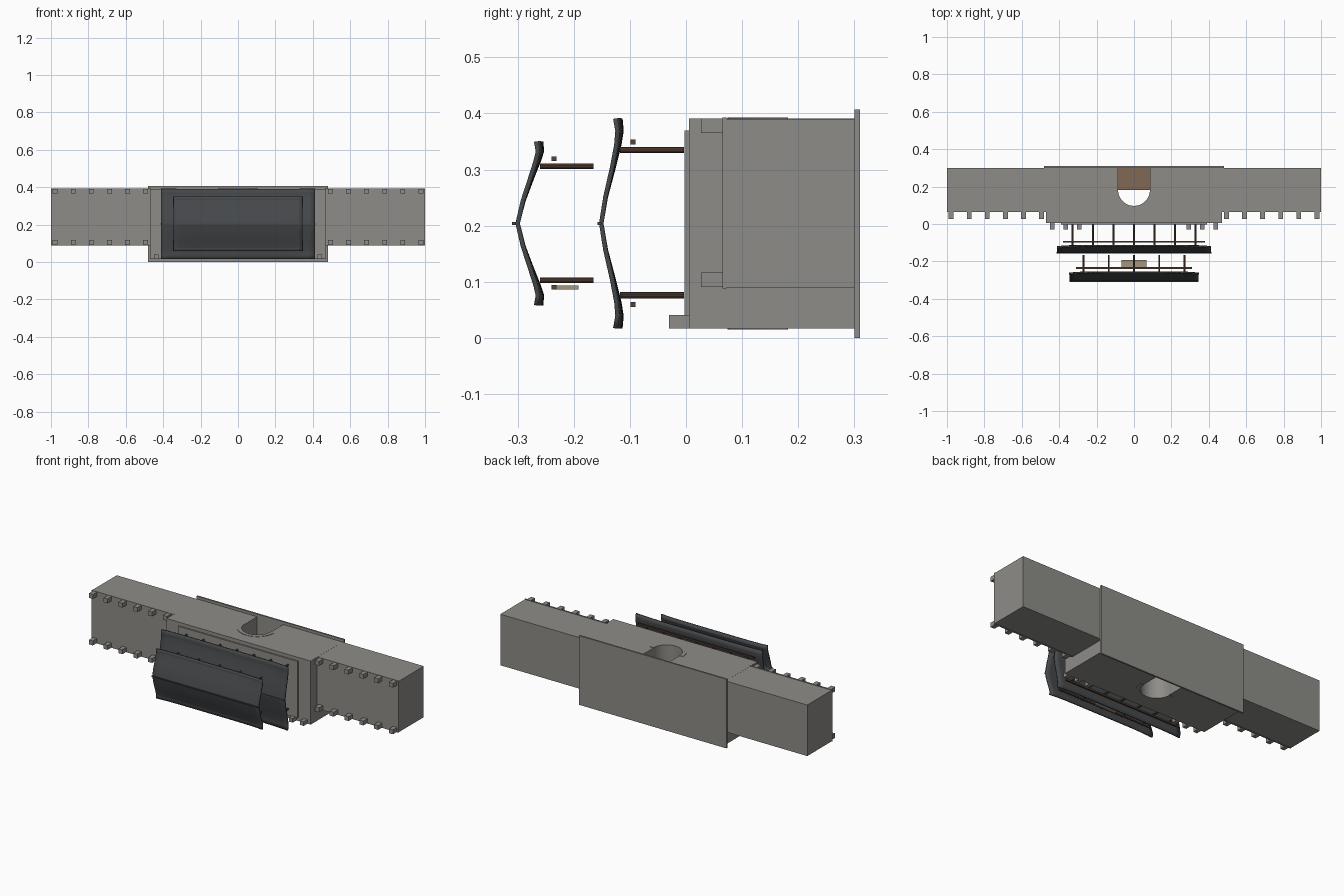
import bpy, bmesh, math

if "Cube" in bpy.data.objects:
    bpy.data.objects.remove(bpy.data.objects["Cube"])


def material(name, rgb):
    m = bpy.data.materials.new(name)
    m.diffuse_color = (*rgb, 1)
    m.use_nodes = True
    m.node_tree.nodes["Principled BSDF"].inputs["Base Color"].default_value = m.diffuse_color
    return m


STONE = material("stone", (0.27, 0.265, 0.245))
TILE = material("roof_tile", (0.06, 0.065, 0.07))
WOOD = material("timber", (0.10, 0.055, 0.035))
DOOR = material("door_wood", (0.22, 0.14, 0.09))
PALE = material("plaque_wood", (0.38, 0.30, 0.22))


def finish(name, bm, mat):
    bmesh.ops.recalc_face_normals(bm, faces=bm.faces)
    me = bpy.data.meshes.new(name)
    bm.to_mesh(me)
    bm.free()
    ob = bpy.data.objects.new(name, me)
    bpy.context.collection.objects.link(ob)
    me.materials.append(mat)
    return ob


def boxes(name, spans, mat):
    """One object from boxes given as (x0, x1, y0, y1, z0, z1)."""
    bm = bmesh.new()
    for x0, x1, y0, y1, z0, z1 in spans:
        vs = bmesh.ops.create_cube(bm, size=1)["verts"]
        for v in vs:
            v.co.x = x0 if v.co.x < 0 else x1
            v.co.y = y0 if v.co.y < 0 else y1
            v.co.z = z0 if v.co.z < 0 else z1
    return finish(name, bm, mat)


def prism(name, pts, z0, z1, mat):
    """Extrude an xy outline from z0 to z1."""
    bm = bmesh.new()
    f = bm.faces.new([bm.verts.new((x, y, z0)) for x, y in pts])
    r = bmesh.ops.extrude_face_region(bm, geom=[f])
    for v in r["geom"]:
        if isinstance(v, bmesh.types.BMVert):
            v.co.z = z1
    return finish(name, bm, mat)


def columns(name, xs, zs, y0, y1, r):
    bm = bmesh.new()
    for x in xs:
        for z in zs:
            vs = bmesh.ops.create_cone(bm, cap_ends=True, segments=10, radius1=r,
                                       radius2=r, depth=y1 - y0)["verts"]
            for v in vs:
                a, b, c = v.co
                v.co = (x + a, (y0 + y1) / 2 + c, z + b)
    return finish(name, bm, WOOD)


def roof(name, half_x, profile, lift):
    """Swept tile roof: profile is (distance from ridge, y); corners lift at both ends."""
    full = [(-d, y) for d, y in reversed(profile[1:])] + profile
    dmax = profile[-1][0]
    n = 24
    bm = bmesh.new()
    rows = []
    for i in range(n + 1):
        t = 2 * i / n - 1
        rows.append([bm.verts.new((t * half_x, y - lift * abs(t) ** 6 * (d / dmax) ** 2, ZC + d))
                     for d, y in full])
    for a, b in zip(rows, rows[1:]):
        for j in range(len(full) - 1):
            bm.faces.new((a[j], a[j + 1], b[j + 1], b[j]))
    ob = finish(name, bm, TILE)
    s = ob.modifiers.new("thickness", "SOLIDIFY")
    s.thickness, s.offset = 0.008, 0
    bpy.ops.object.select_all(action="DESELECT")
    ob.select_set(True)
    bpy.context.view_layer.objects.active = ob
    bpy.ops.object.shade_smooth_by_angle(angle=math.radians(18))
    return ob


ZC = 0.204                 # centre plane of the roofs
R, AY = 0.085, 0.182       # arch radius and spring line


def arc(r, n=24):
    return [(r * math.cos(math.pi * i / n), AY - r * math.sin(math.pi * i / n))
            for i in range(n + 1)]


# Base plate and central block with arched passage
boxes("base_plate", [(-0.48, 0.48, 0.30, 0.31, 0, 0.407)], STONE)
prism("gate_block", [(0.47, 0.30), (0.47, 0.005), (-0.47, 0.005), (-0.47, 0.30), (-R, 0.30)]
      + arc(R)[::-1] + [(R, 0.30)], 0.017, 0.391, STONE)
for label, z0, z1 in (("lower", 0.015, 0.018), ("upper", 0.390, 0.393)):
    prism(label + "_arch_trim", arc(0.108) + arc(R)[::-1], z0, z1, STONE)
boxes("gate_doors", [(-R, -0.001, AY, 0.30, 0.198, 0.21),
                     (0.001, R, AY, 0.30, 0.198, 0.21)], DOOR)
boxes("tower_floor", [(-0.39, 0.39, -0.003, 0.006, 0.037, 0.37)], STONE)

# Side walls, coping and battlements, mirrored
for s, label in ((-1, "left"), (1, "right")):
    a, b = sorted((s * 0.465, s * 1.0))
    boxes(label + "_wall", [(a, b, 0.07, 0.30, 0.09, 0.3905)], STONE)
    boxes(label + "_coping", [(a, b, 0.065, 0.072, 0.088, 0.393)], STONE)
    xs = [s * (0.495 + 0.0965 * i) for i in range(6)]
    boxes(label + "_battlements",
          [(x - 0.013, x + 0.013, 0.027, 0.066, z, z + 0.026) for x in xs for z in (0.091, 0.365)],
          STONE)
    boxes(label + "_tower_battlements",
          [(s * x - 0.012, s * x + 0.012, -0.03, 0.006, 0.017, 0.041)
           for x in (0.293, 0.365, 0.437)], STONE)

# Lower storey
columns("lower_columns", [0.11 * i for i in range(-3, 4)], (0.076, 0.335), -0.118, -0.004, 0.0055)
boxes("lower_beams", [(-0.38, 0.38, -0.099, -0.09, z, z + 0.009) for z in (0.055, 0.345)], WOOD)
roof("lower_roof", 0.412, [(0, -0.151), (0.047, -0.143), (0.1, -0.129), (0.14, -0.119),
                           (0.165, -0.115), (0.187, -0.117)], 0.009)
boxes("lower_ridge", [(-0.415, 0.415, -0.158, -0.151, ZC - 0.003, ZC + 0.003)], TILE)

# Upper storey
columns("upper_columns", [0.135 * i for i in range(-2, 3)], (0.103, 0.306), -0.26, -0.165, 0.005)
boxes("upper_beams", [(-0.31, 0.31, -0.24, -0.231, z, z + 0.008) for z in (0.086, 0.315)], WOOD)
boxes("plaque", [(-0.068, 0.068, -0.232, -0.192, 0.086, 0.093)], PALE)
roof("upper_roof", 0.346, [(0, -0.300), (0.04, -0.290), (0.08, -0.275), (0.11, -0.263),
                           (0.128, -0.257), (0.146, -0.258)], 0.009)
boxes("upper_ridge", [(-0.345, 0.345, -0.31, -0.304, ZC - 0.003, ZC + 0.003)], TILE)
